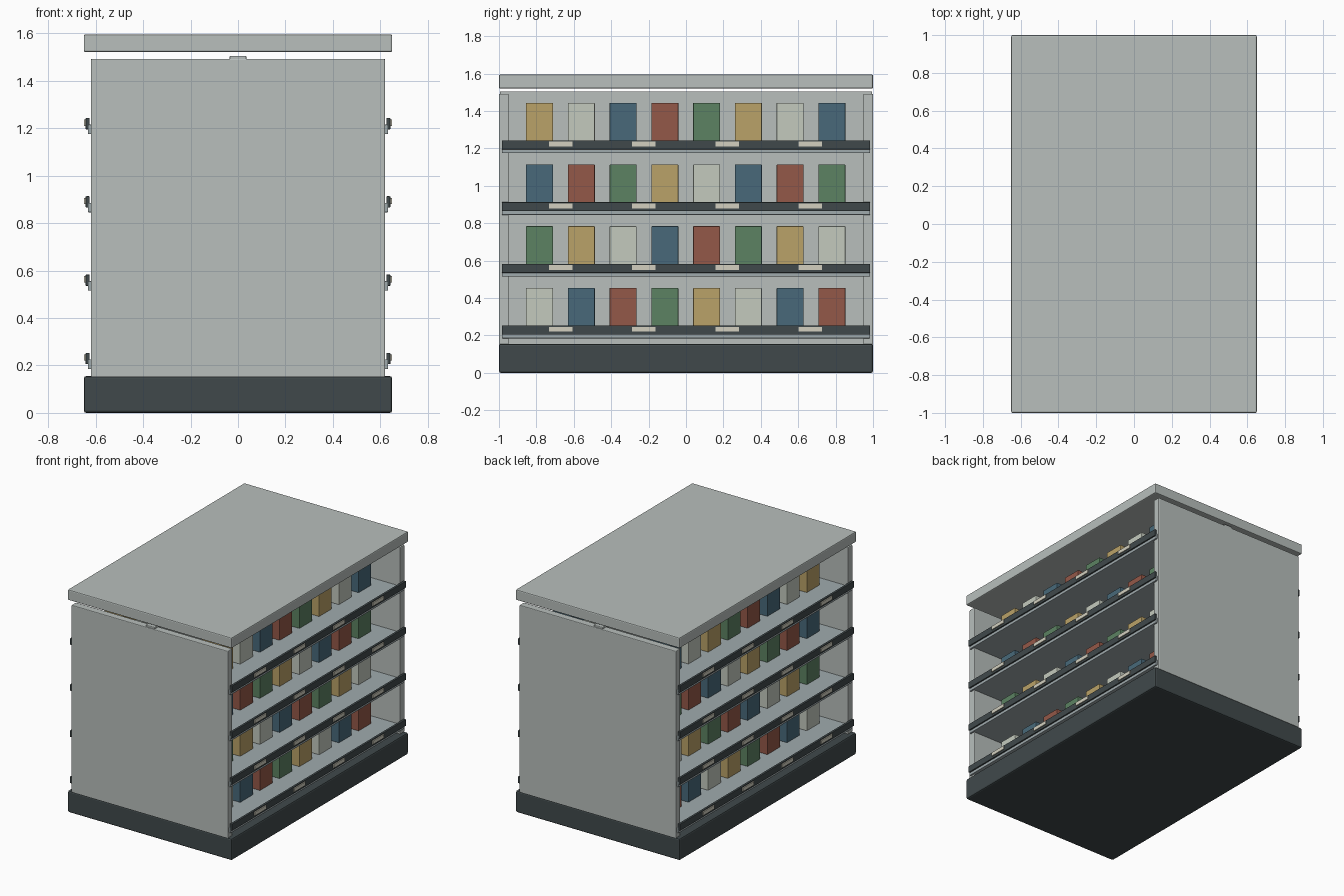
import bpy, bmesh
from mathutils import Vector

if "Cube" in bpy.data.objects:
    bpy.data.objects.remove(bpy.data.objects["Cube"])


def mat(name, hexcol):
    rgb = [int(hexcol[i:i + 2], 16) / 255 for i in (0, 2, 4)]
    m = bpy.data.materials.new(name)
    m.diffuse_color = [((c + 0.055) / 1.055) ** 2.4 for c in rgb] + [1]
    m.use_nodes = True
    m.node_tree.nodes["Principled BSDF"].inputs["Base Color"].default_value = m.diffuse_color
    return m


light = mat("light_metal", "b8bfbc")
dark = mat("dark_metal", "40494b")
shelf_mat = mat("shelf_metal", "a0abae")
label_mat = mat("label_card", "d3d0c0")
goods = [mat("cream", "c4cabe"), mat("blue", "48697a"), mat("red", "945848"),
         mat("green", "5c8262"), mat("tan", "baa268")]


def box(name, x, y, z, material, bevel=0.004, mirror=""):
    """Box from (min, max) ranges, optionally mirrored over the centre."""
    bm = bmesh.new()
    bmesh.ops.create_cube(bm, size=1)
    for v in bm.verts:
        v.co = Vector([r[0] if c < 0 else r[1] for c, r in zip(v.co, (x, y, z))])
    me = bpy.data.meshes.new(name)
    bm.to_mesh(me)
    bm.free()
    me.materials.append(material)
    ob = bpy.data.objects.new(name, me)
    bpy.context.collection.objects.link(ob)
    if bevel:
        b = ob.modifiers.new("bevel", "BEVEL")
        b.width, b.segments = bevel, 2
    if mirror:
        m = ob.modifiers.new("mirror", "MIRROR")
        m.use_axis = ["x" in mirror, "y" in mirror, False]
    return ob


# plinth, canopy, centre panel and end panels
box("base_plinth", (-0.65, 0.65), (-1, 1), (0, 0.155), dark, 0.01)
box("top_canopy", (-0.65, 0.65), (-1, 1), (1.52, 1.595), light, 0.007)
box("centre_panel", (-0.035, 0.035), (-0.995, 0.995), (0.15, 1.505), light)
box("end_panel", (-0.62, 0.62), (-1, -0.948), (0.15, 1.492), light, 0.005, "y")

# four shelf levels, mirrored to both sides
for row in range(4):
    z = 0.19 + 0.33 * row
    box(f"shelf_{row}", (0.03, 0.632), (-0.985, 0.985), (z - 0.005, z + 0.035),
        shelf_mat, 0.003, "x")
    box(f"price_rail_{row}", (0.625, 0.642), (-0.985, 0.985), (z + 0.015, z + 0.063),
        dark, 0.003, "x")
    for i in range(4):
        y = -0.67 + 0.445 * i
        box(f"price_label_{row}_{i}", (0.641, 0.649), (y - 0.063, y + 0.063),
            (z + 0.03, z + 0.056), label_mat, 0, "x")
    # cartons, colours cycling along each row
    for i in range(8):
        y = -0.783 + 0.2233 * i
        box(f"carton_{row}_{i}", (0.31, 0.46), (y - 0.072, y + 0.072),
            (z + 0.035, z + 0.264), goods[(3 * row + i) % 5], 0.003, "x")
